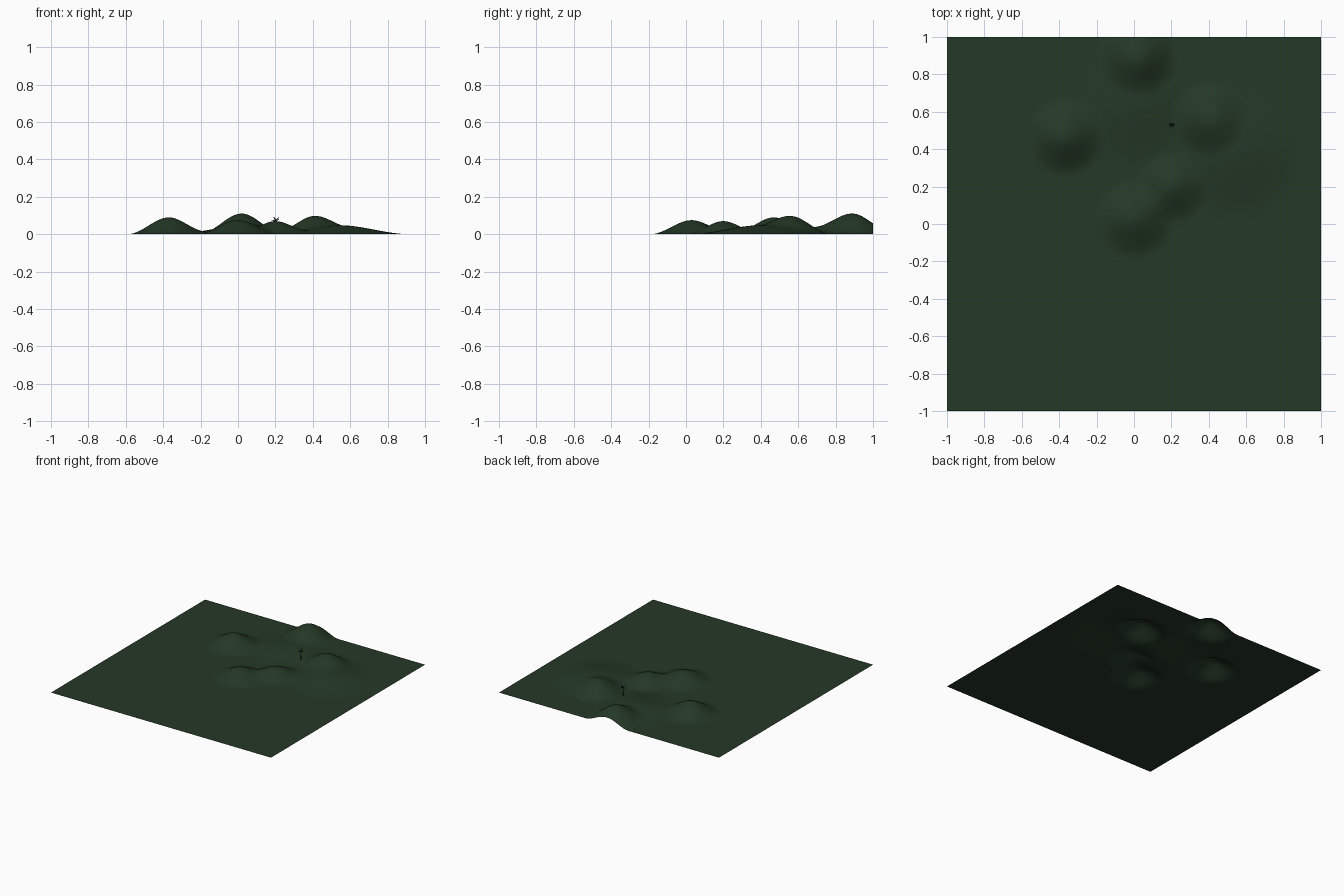
import bpy, bmesh, math, random
from mathutils import Vector, Matrix

if "Cube" in bpy.data.objects:
    bpy.data.objects.remove(bpy.data.objects["Cube"])

random.seed(4)


def make_material(name, rgb):
    m = bpy.data.materials.new(name)
    m.diffuse_color = (*rgb, 1)
    m.use_nodes = True
    m.node_tree.nodes["Principled BSDF"].inputs["Base Color"].default_value = m.diffuse_color
    return m


grass = make_material("dark green", (0.018, 0.040, 0.019))
bark = make_material("near black", (0.006, 0.009, 0.006))

# hills: x, y, height, radius
HILLS = [
    (-0.37, 0.47, 0.090, 0.22),
    (0.02, 0.90, 0.102, 0.22),
    (0.40, 0.57, 0.078, 0.21),
    (0.00, 0.03, 0.075, 0.22),
    (0.20, 0.20, 0.070, 0.20),
    (0.54, 0.40, 0.048, 0.38),   # broad low rise
    (0.00, 0.65, 0.040, 0.35),   # broad low rise
]


def ground_height(x, y):
    z = 0
    for cx, cy, h, r in HILLS:
        d = max(0, 1 - math.hypot(x - cx, y - cy) / r)
        z += h * d * d * (3 - 2 * d)
    return z


def finish(bm, name, mat, smooth):
    me = bpy.data.meshes.new(name)
    for f in bm.faces:
        f.smooth = smooth
    bm.to_mesh(me)
    bm.free()
    me.materials.append(mat)
    ob = bpy.data.objects.new(name, me)
    bpy.context.collection.objects.link(ob)
    return ob


# terrain sheet
bm = bmesh.new()
bmesh.ops.create_grid(bm, x_segments=120, y_segments=120, size=1)
for v in bm.verts:
    v.co.z = ground_height(v.co.x, v.co.y)
finish(bm, "terrain", grass, True)

# tiny bare shrub in the valley
bm = bmesh.new()


def twig(a, b, r):
    d = b - a
    mat = Matrix.Translation((a + b) / 2) @ d.to_track_quat('Z', 'Y').to_matrix().to_4x4()
    bmesh.ops.create_cone(bm, cap_ends=True, segments=5, radius1=r, radius2=r * 0.5,
                          depth=d.length, matrix=mat)


base = Vector((0.2, 0.53, ground_height(0.2, 0.53) - 0.003))
top = Vector((0.2, 0.53, 0.078))
twig(base, top, 0.004)
for i in range(9):
    a = i * 2.4
    tip = top + Vector((math.cos(a) * 0.02, math.sin(a) * 0.015, random.uniform(-0.006, 0.018)))
    twig(top - Vector((0, 0, 0.006)), tip, 0.0022)
finish(bm, "shrub", bark, False)
